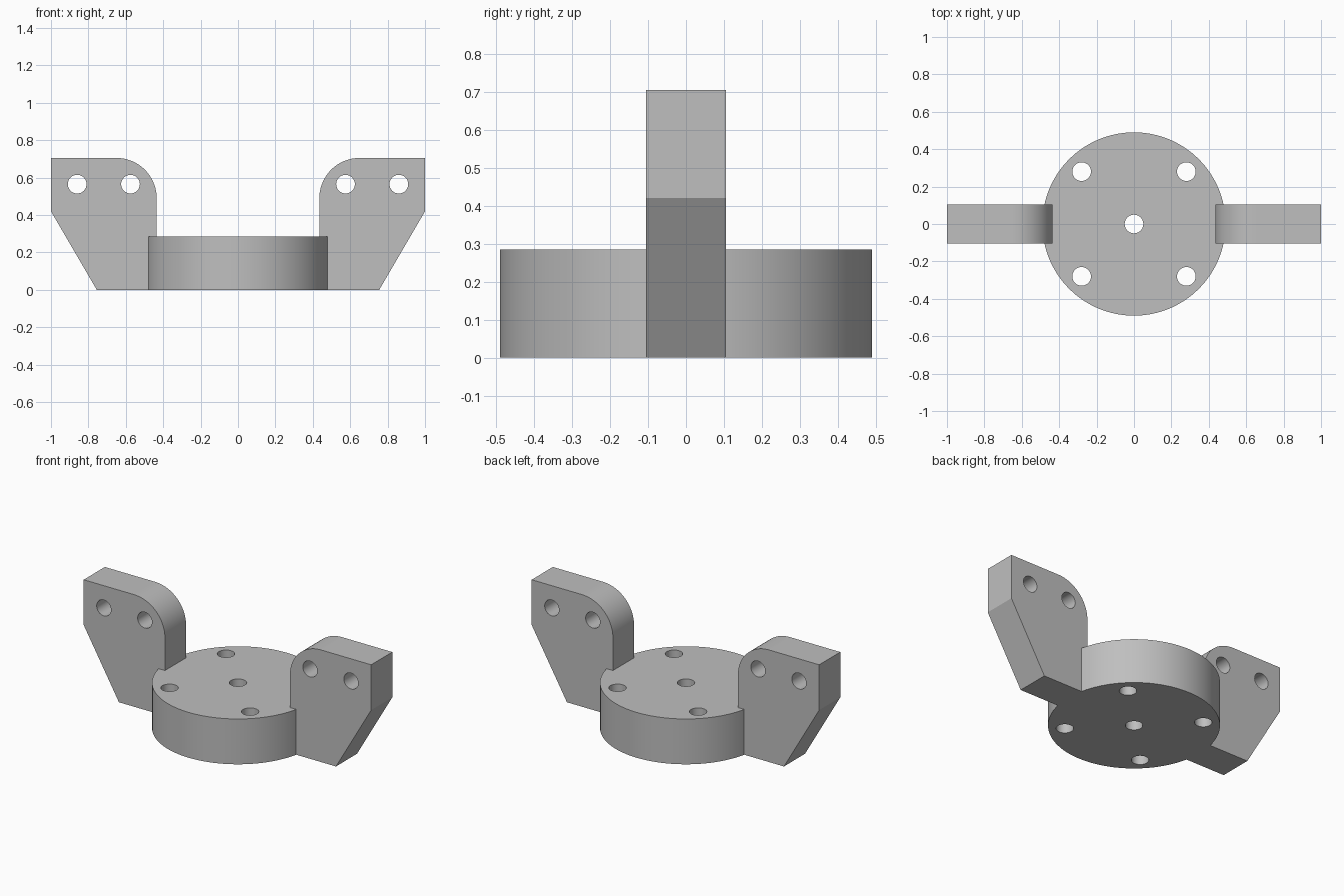
import bpy
import bmesh
import math

HALF_T = 0.105      # half thickness of the brackets
DISC_H = 0.285
HOLE_R = 0.05

default = bpy.data.objects.get("Cube")
if default:
    bpy.data.objects.remove(default, do_unlink=True)

grey = bpy.data.materials.new("plain grey")
grey.use_nodes = True
colour = (0.52, 0.52, 0.52, 1)
grey.diffuse_color = colour
grey.node_tree.nodes["Principled BSDF"].inputs["Base Color"].default_value = colour


def cylinder(name, radius, depth, location, segments, rotation=(0, 0, 0)):
    bpy.ops.mesh.primitive_cylinder_add(vertices=segments, radius=radius, depth=depth,
                                        location=location, rotation=rotation)
    obj = bpy.context.object
    obj.name = name
    obj.data.materials.append(grey)
    return obj


def bracket(name, side):
    """Extrude the bracket outline through y; side is +1 or -1."""
    cx, cz, r = 0.65, 0.49, 0.215
    outline = [(0.435, 0), (0.755, 0), (1, 0.42), (1, 0.705)]
    for i in range(25):
        a = math.pi / 2 * (1 + i / 24)
        outline.append((cx + r * math.cos(a), cz + r * math.sin(a)))
    bm = bmesh.new()
    face = bm.faces.new([bm.verts.new((side * x, -HALF_T, z)) for x, z in outline])
    grown = bmesh.ops.extrude_face_region(bm, geom=[face])["geom"]
    moved = [g for g in grown if isinstance(g, bmesh.types.BMVert)]
    bmesh.ops.translate(bm, verts=moved, vec=(0, 2 * HALF_T, 0))
    bmesh.ops.recalc_face_normals(bm, faces=bm.faces)
    mesh = bpy.data.meshes.new(name)
    bm.to_mesh(mesh)
    bm.free()
    obj = bpy.data.objects.new(name, mesh)
    bpy.context.collection.objects.link(obj)
    mesh.materials.append(grey)
    return obj


def combine(target, tool, operation):
    """Apply a boolean and discard the tool object."""
    mod = target.modifiers.new(operation.lower(), 'BOOLEAN')
    mod.operation = operation
    mod.solver = 'EXACT'
    mod.object = tool
    bpy.context.view_layer.objects.active = target
    bpy.ops.object.modifier_apply(modifier=mod.name)
    bpy.data.objects.remove(tool, do_unlink=True)


# Round base joined with its two side brackets
body = cylinder("base_with_brackets", 0.49, DISC_H, (0, 0, DISC_H / 2), 128)
for name, side in (("left_bracket", 1), ("right_bracket", -1)):
    combine(body, bracket(name, side), 'UNION')

# Vertical bolt holes: one central, four around it
spots = [(0, 0)] + [(x, y) for x in (-0.28, 0.28) for y in (-0.28, 0.28)]
for x, y in spots:
    combine(body, cylinder("bolt_hole", HOLE_R, 1, (x, y, 0.2), 32), 'DIFFERENCE')

# Cross holes through the brackets
for side in (-1, 1):
    for x in (0.575, 0.86):
        hole = cylinder("cross_hole", HOLE_R, 0.5, (side * x, 0, 0.565), 32,
                        (math.pi / 2, 0, 0))
        combine(body, hole, 'DIFFERENCE')

# Smooth the round walls, keep the edges crisp
bpy.ops.object.select_all(action='DESELECT')
body.select_set(True)
bpy.context.view_layer.objects.active = body
bpy.ops.object.shade_smooth_by_angle(angle=math.radians(30))
